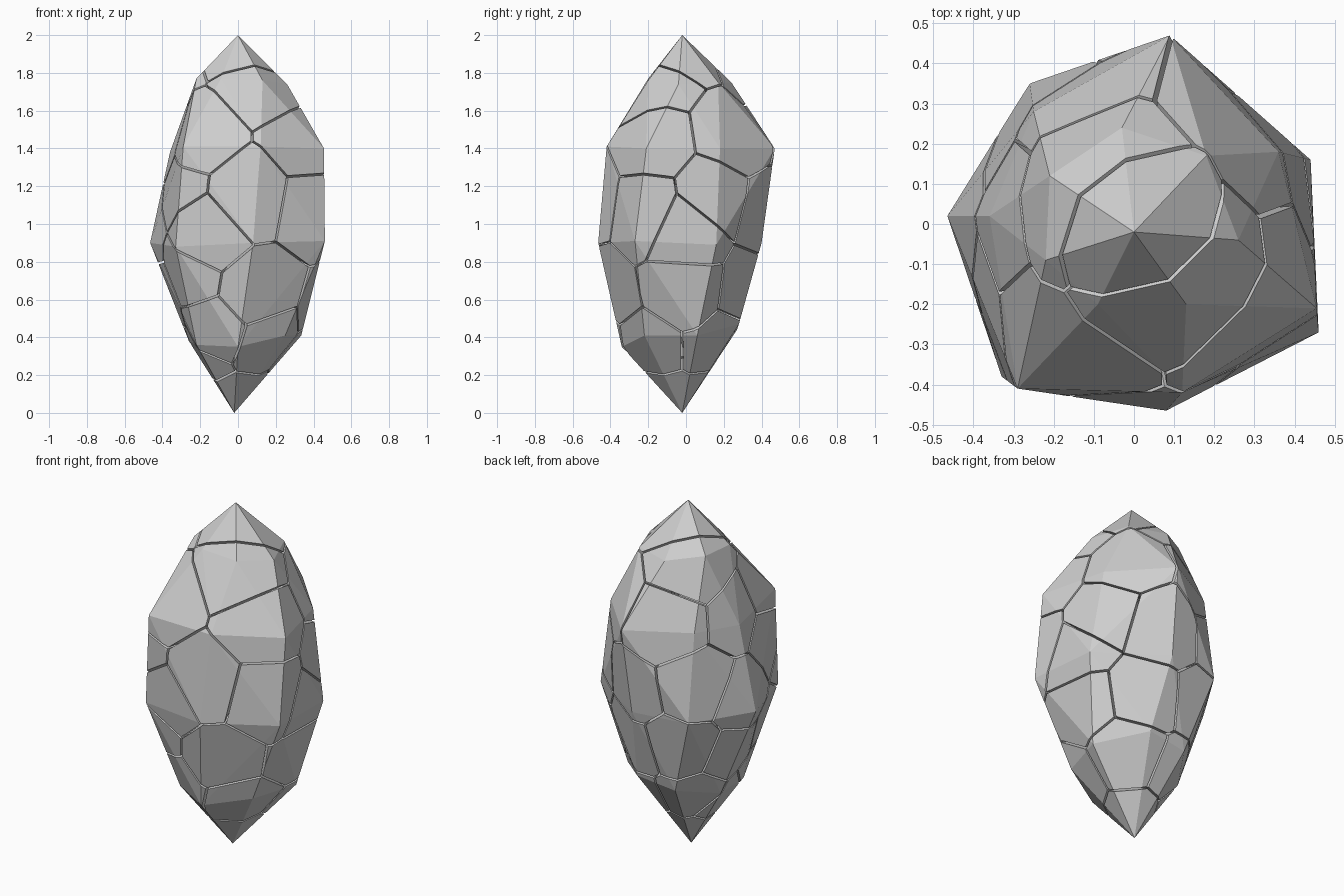
import bpy, bmesh
from mathutils import Vector

GAP = 0.0055  # half the width of a crack

stone = bpy.data.materials.new("pale_grey_stone")
stone.diffuse_color = (0.62, 0.62, 0.62, 1)

# Seven-sided crystal: tip, four uneven rings, foot
TIP, FOOT = (0, -0.02, 2.0), (-0.02, -0.02, 0.0)
RINGS = [
    [(-0.03, 0.24, 1.75), (-0.21, 0.12, 1.78), (-0.22, -0.09, 1.77), (-0.09, -0.2, 1.77),
     (0.13, -0.2, 1.76), (0.26, -0.04, 1.74), (0.18, 0.17, 1.75)],
    [(0.09, 0.47, 1.4), (-0.25, 0.28, 1.4), (-0.36, 0.02, 1.38), (-0.29, -0.41, 1.41),
     (0.12, -0.42, 1.41), (0.455, -0.21, 1.4), (0.36, 0.18, 1.4)],
    [(0.07, 0.4, 0.9), (-0.26, 0.35, 0.9), (-0.465, 0.02, 0.9), (-0.33, -0.38, 0.88),
     (0.08, -0.465, 0.9), (0.46, -0.27, 0.91), (0.44, 0.16, 0.89)],
    [(0.12, 0.28, 0.47), (-0.12, 0.27, 0.44), (-0.26, 0.05, 0.38), (-0.22, -0.22, 0.36),
     (0.0, -0.34, 0.35), (0.25, -0.22, 0.41), (0.335, 0.06, 0.41)],
]

# Centres of the broken pieces
SEEDS = [Vector(s) for s in [
    (0.03, 0.0, 1.9),
    (0.12, -0.16, 1.68), (-0.12, 0.12, 1.68),                            # shoulder
    (-0.2, -0.28, 1.46), (0.3, -0.2, 1.42), (0.25, 0.26, 1.47),          # upper belt
    (-0.25, 0.0, 1.4), (-0.1, 0.28, 1.42),
    (0.06, -0.36, 1.14), (-0.27, -0.22, 1.18), (0.35, -0.24, 1.07),      # middle
    (-0.15, -0.34, 0.95), (0.38, 0.02, 0.95), (0.35, 0.16, 1.13),
    (0.1, 0.34, 1.05), (-0.24, 0.24, 1.1), (-0.38, 0.02, 0.98),
    (0.1, -0.3, 0.67), (-0.24, -0.24, 0.74), (0.32, 0.0, 0.66),          # lower belt
    (0.14, 0.26, 0.68), (-0.16, 0.25, 0.72), (-0.28, 0.02, 0.66),
    (-0.13, -0.22, 0.46), (0.15, -0.18, 0.38), (0.15, 0.14, 0.38),       # foot
    (-0.12, 0.12, 0.38), (-0.16, -0.06, 0.3), (-0.02, -0.02, 0.1),
]]


def crystal():
    """Faceted solid wrapped around the rings."""
    bm = bmesh.new()
    for co in [TIP, FOOT] + [p for ring in RINGS for p in ring]:
        bm.verts.new(co)
    hull = bmesh.ops.convex_hull(bm, input=bm.verts[:])
    loose = set(hull["geom_interior"] + hull["geom_unused"])
    bmesh.ops.delete(bm, geom=[v for v in loose if isinstance(v, bmesh.types.BMVert)],
                     context="VERTS")
    bmesh.ops.recalc_face_normals(bm, faces=bm.faces[:])
    return bm


def shard(whole, seed):
    """Part of the crystal closest to one centre, trimmed by half a crack."""
    bm = whole.copy()
    for other in SEEDS:
        if other is seed:
            continue
        n = (other - seed).normalized()
        cut = bmesh.ops.bisect_plane(
            bm, geom=bm.verts[:] + bm.edges[:] + bm.faces[:], dist=1e-6,
            plane_co=(seed + other) / 2 - n * GAP, plane_no=n, clear_outer=True)
        rim = [e for e in cut["geom_cut"] if isinstance(e, bmesh.types.BMEdge) and e.is_boundary]
        if rim:
            bmesh.ops.edgeloop_fill(bm, edges=rim)
    bmesh.ops.recalc_face_normals(bm, faces=bm.faces[:])
    return bm


whole = crystal()
for i, seed in enumerate(SEEDS):
    bm = shard(whole, seed)
    if bm.faces:
        mesh = bpy.data.meshes.new(f"crystal_shard_{i + 1}")
        bm.to_mesh(mesh)
        mesh.materials.append(stone)
        bpy.context.collection.objects.link(bpy.data.objects.new(mesh.name, mesh))
    bm.free()
whole.free()
